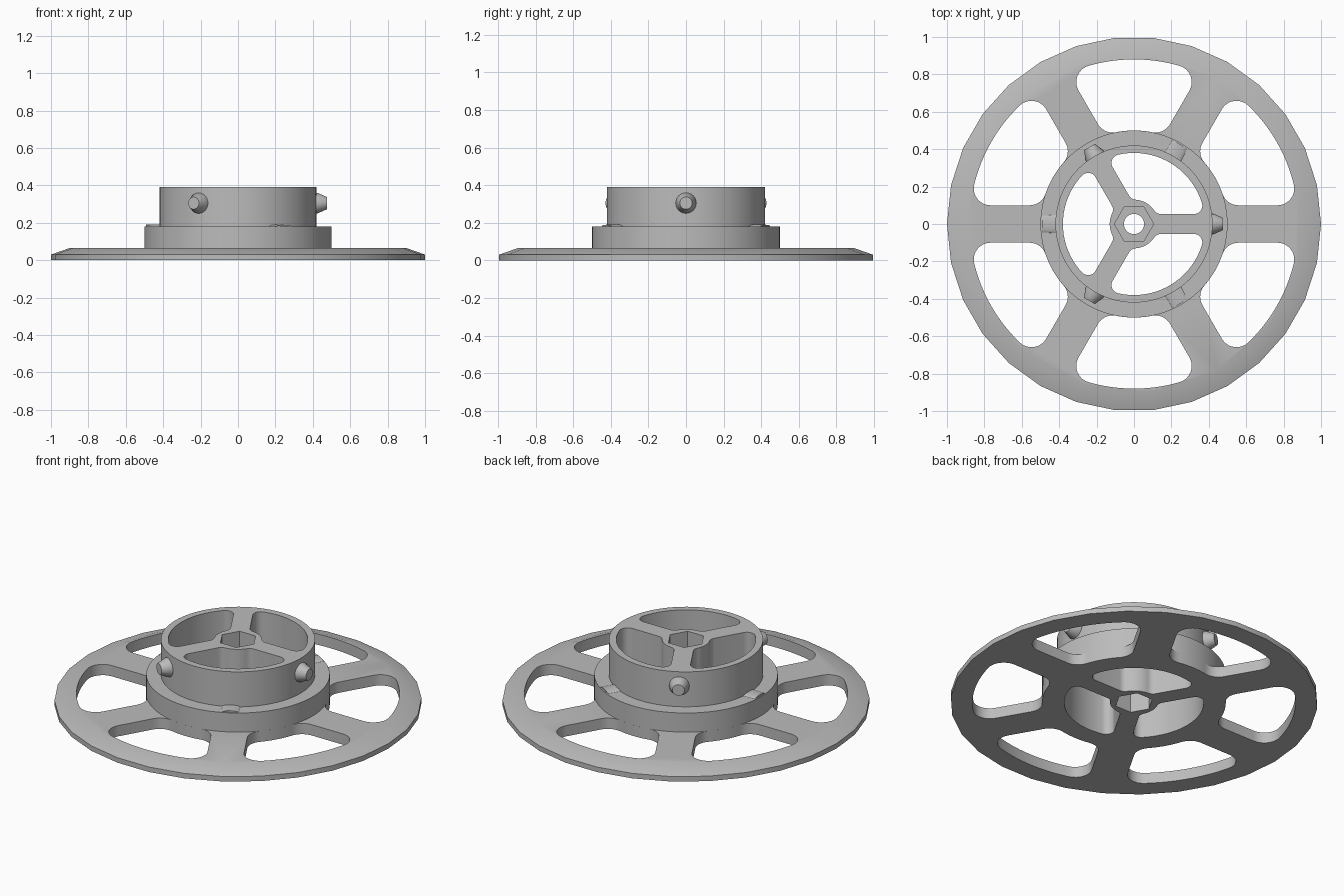
import bpy, bmesh, math
from mathutils import Matrix, Vector

if "Cube" in bpy.data.objects:
    bpy.data.objects.remove(bpy.data.objects["Cube"], do_unlink=True)

grey = bpy.data.materials.new("plain grey")
grey.use_nodes = True
GREY = (0.5, 0.5, 0.5, 1)
grey.diffuse_color = GREY
grey.node_tree.nodes["Principled BSDF"].inputs["Base Color"].default_value = GREY


def make(name, bm):
    bmesh.ops.recalc_face_normals(bm, faces=bm.faces)
    mesh = bpy.data.meshes.new(name)
    bm.to_mesh(mesh)
    bm.free()
    mesh.materials.append(grey)
    ob = bpy.data.objects.new(name, mesh)
    bpy.context.collection.objects.link(ob)
    return ob


def lathe(name, profile, sides):
    """Closed solid turned from (radius, height) points, capped at both ends."""
    bm = bmesh.new()
    rings = [[bm.verts.new((r * math.cos(math.tau * i / sides),
                            r * math.sin(math.tau * i / sides), z))
              for i in range(sides)] for r, z in profile]
    for low, high in zip(rings, rings[1:]):
        for i in range(sides):
            j = (i + 1) % sides
            bm.faces.new((low[i], low[j], high[j], high[i]))
    bm.faces.new(rings[0])
    bm.faces.new(rings[-1])
    return make(name, bm)


def add_prism(bm, points, z0, z1):
    low = [bm.verts.new((p.x, p.y, z0)) for p in points]
    high = [bm.verts.new((p.x, p.y, z1)) for p in points]
    bm.faces.new(low)
    bm.faces.new(high)
    for i in range(len(points)):
        j = (i + 1) % len(points)
        bm.faces.new((low[i], low[j], high[j], high[i]))


def arc(center, radius, a0, a1, steps):
    return [center + radius * Vector((math.cos(a), math.sin(a)))
            for a in (a0 + (a1 - a0) * i / steps for i in range(steps + 1))]


def window(inner, outer, half_width, fillet, span):
    """Rounded opening between two spokes, symmetric about angle zero."""
    spoke = -span / 2
    along = Vector((math.cos(spoke), math.sin(spoke)))
    across = Vector((-along.y, along.x))
    off = half_width + fillet

    def center(radius):
        return along * math.sqrt(radius ** 2 - off ** 2) + across * off

    c_in, c_out = center(inner + fillet), center(outer - fillet)
    t_in, t_out = math.atan2(c_in.y, c_in.x), math.atan2(c_out.y, c_out.x)
    side = spoke - math.pi / 2
    half = arc(Vector((0, 0)), inner, 0, t_in, 8)
    half += arc(c_in, fillet, t_in - math.pi, side, 7)[1:]
    half += arc(c_out, fillet, side, t_out, 8)
    half += arc(Vector((0, 0)), outer, t_out, 0, 10)[1:]
    return half + [Vector((p.x, -p.y)) for p in reversed(half[1:-1])]


def window_cutter(name, count, z1, *shape):
    bm = bmesh.new()
    span = math.tau / count
    outline = window(*shape, span)
    for k in range(count):
        turn = Matrix.Rotation(span * (k + 0.5), 2)
        add_prism(bm, [turn @ p for p in outline], -0.1, z1)
    return make(name, bm)


def bore_cutter(name, radius, sides, z0, z1):
    bm = bmesh.new()
    add_prism(bm, arc(Vector((0, 0)), radius, 0, math.tau, sides)[:-1], z0, z1)
    return make(name, bm)


def cut(ob, cutters):
    bpy.context.view_layer.objects.active = ob
    for c in cutters:
        mod = ob.modifiers.new("cut", "BOOLEAN")
        mod.operation, mod.solver, mod.object = "DIFFERENCE", "EXACT", c
        bpy.ops.object.modifier_apply(modifier=mod.name)


# Faceted flange with a bevelled rim, and the stepped hub standing on it
flange = lathe("flange", [(1, 0), (1, 0.03), (0.9, 0.065)], 30)
hub = lathe("hub", [(0.5, 0.065), (0.5, 0.18), (0.42, 0.18), (0.42, 0.39)], 90)

# Openings and the stepped hexagonal bore
rim_windows = window_cutter("rim_windows", 6, 0.2, 0.5, 0.88, 0.1, 0.09)
hub_windows = window_cutter("hub_windows", 3, 0.5, 0.13, 0.38, 0.053, 0.045)
lower_hex = bore_cutter("lower_hex", 0.105, 6, -0.1, 0.13)
upper_hex = bore_cutter("upper_hex", 0.105, 6, 0.26, 0.5)
round_bore = bore_cutter("round_bore", 0.054, 32, -0.1, 0.5)
cut(flange, [rim_windows, hub_windows, lower_hex])
cut(hub, [hub_windows, lower_hex, upper_hex, round_bore])
for c in (rim_windows, hub_windows, lower_hex, upper_hex, round_bore):
    bpy.data.objects.remove(c, do_unlink=True)

# Tapered locking pegs and low detent bumps alternate around the hub
smooth = [flange, hub]
for k in range(3):
    turn = math.tau * k / 3
    peg = lathe(f"peg_{k + 1}", [(0.055, 0.405), (0.055, 0.425), (0.033, 0.475)], 24)
    peg.data.transform(Matrix.Rotation(turn, 4, "Z") @ Matrix.Translation((0, 0, 0.305))
                       @ Matrix.Rotation(math.pi / 2, 4, "Y"))
    bump = lathe(f"detent_{k + 1}", [(0.05, 0.41), (0.046, 0.492)], 24)
    bump.data.transform(Matrix.Rotation(turn + math.pi, 4, "Z")
                        @ Matrix.Translation((0, 0, 0.178))
                        @ Matrix.Diagonal((1, 1, 0.25, 1))
                        @ Matrix.Rotation(math.pi / 2, 4, "Y"))
    smooth += [peg, bump]

for ob in bpy.context.selected_objects:
    ob.select_set(False)
for ob in smooth:
    ob.select_set(True)
bpy.context.view_layer.objects.active = flange
bpy.ops.object.shade_smooth_by_angle(angle=math.radians(30))
